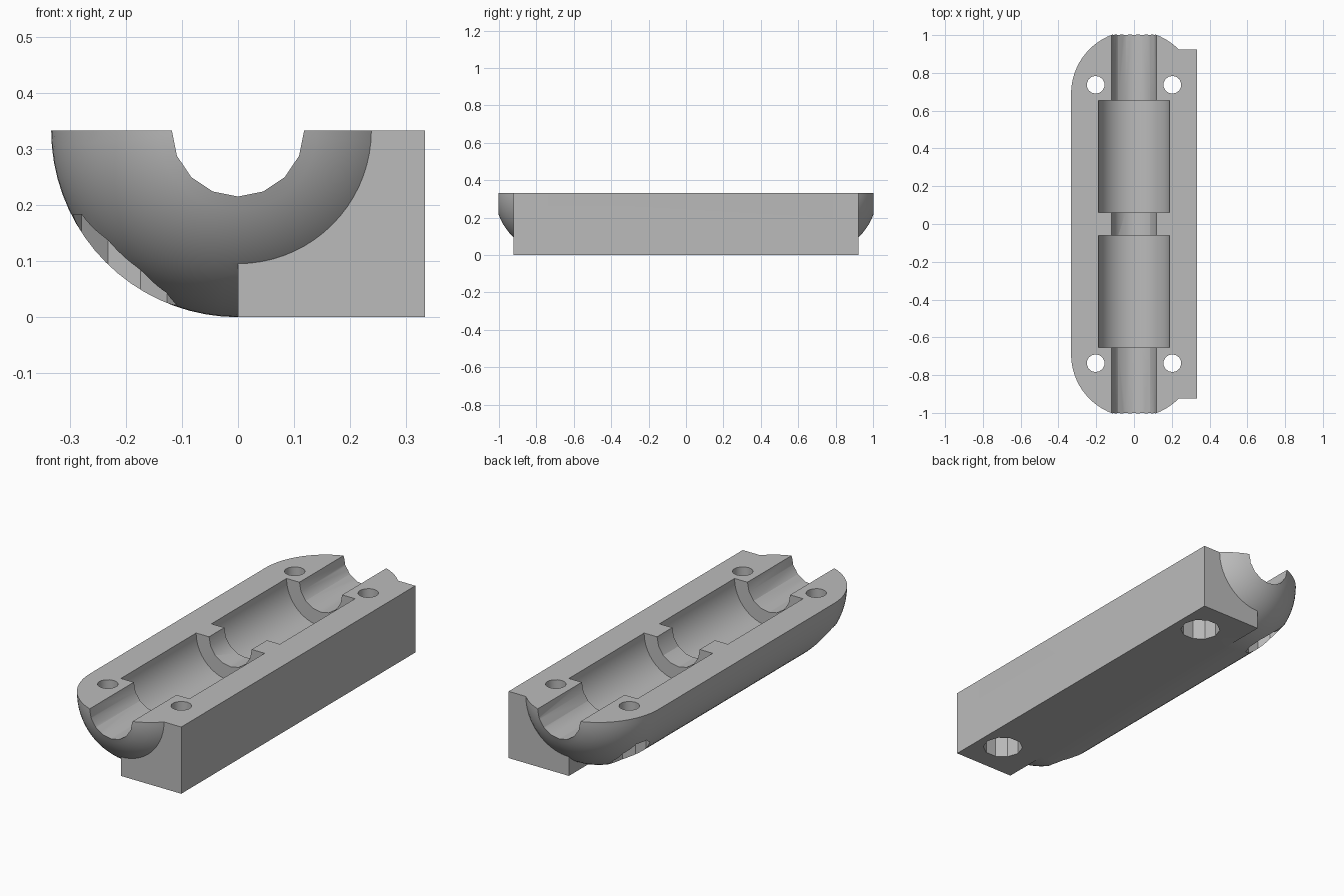
import bpy, bmesh, math
from mathutils import Matrix, Vector

cube = bpy.data.objects.get("Cube")
if cube:
    bpy.data.objects.remove(cube, do_unlink=True)

R = 0.333          # outer radius, also the height of the split plane
END = 0.69         # centre of each rounded end
BLOCK_END = 0.923  # half length of the square side

grey = bpy.data.materials.new("plain_grey")
grey.use_nodes = True
colour = (0.5, 0.5, 0.5, 1)
grey.diffuse_color = colour
grey.node_tree.nodes["Principled BSDF"].inputs["Base Color"].default_value = colour


def make_object(name, bm):
    bmesh.ops.recalc_face_normals(bm, faces=bm.faces)
    mesh = bpy.data.meshes.new(name)
    bm.to_mesh(mesh)
    bm.free()
    mesh.materials.append(grey)
    obj = bpy.data.objects.new(name, mesh)
    bpy.context.collection.objects.link(obj)
    return obj


def box(name, low, high):
    bm = bmesh.new()
    low, high = Vector(low), Vector(high)
    size = high - low
    matrix = Matrix.Translation((low + high) / 2) @ Matrix.Diagonal((*size, 1))
    bmesh.ops.create_cube(bm, size=1, matrix=matrix)
    return make_object(name, bm)


def cylinder(name, radius, start, end, sides):
    start, end = Vector(start), Vector(end)
    axis = end - start
    turn = Matrix.Rotation(math.pi / 2, 4, 'X') if abs(axis.y) > abs(axis.z) else Matrix()
    bm = bmesh.new()
    bmesh.ops.create_cone(bm, cap_ends=True, segments=sides, radius1=radius,
                          radius2=radius, depth=axis.length,
                          matrix=Matrix.Translation((start + end) / 2) @ turn)
    return make_object(name, bm)


def capsule(name):
    # Sphere split at its equator and stretched along y
    bm = bmesh.new()
    bmesh.ops.create_uvsphere(bm, u_segments=72, v_segments=36, radius=R,
                              matrix=Matrix.Rotation(math.pi / 2, 4, 'X'))
    equator = [e for e in bm.edges if all(abs(v.co.y) < 1e-4 for v in e.verts)]
    bmesh.ops.split_edges(bm, edges=equator)
    for face in bm.faces:
        side = math.copysign(END, face.calc_center_median().y)
        for v in face.verts:
            v.tag = side > 0
    for v in bm.verts:
        v.co += Vector((0, END if v.tag else -END, R))
    rims = [e for e in bm.edges if e.is_boundary]
    bmesh.ops.bridge_loops(bm, edges=rims)
    return make_object(name, bm)


def combine(target, tool, operation):
    mod = target.modifiers.new(operation, 'BOOLEAN')
    mod.operation = operation
    mod.solver = 'EXACT'
    mod.object = tool
    bpy.context.view_layer.objects.active = target
    bpy.ops.object.modifier_apply(modifier=mod.name)
    bpy.data.objects.remove(tool, do_unlink=True)


# Rounded hull joined to the square side, split flat at the top
body = capsule("housing_half")
combine(body, box("square_side", (0, -BLOCK_END, 0), (R, BLOCK_END, 0.5)), 'UNION')
combine(body, box("split_cutter", (-1, -2, R), (1, 2, 2)), 'DIFFERENCE')

# Shaft groove along the whole length
combine(body, cylinder("groove_cutter", 0.118, (0, -1.5, R), (0, 1.5, R), 16), 'DIFFERENCE')

for side in (-1, 1):
    # Wide bearing pockets
    combine(body, cylinder("pocket_cutter", 0.189, (0, side * 0.06, R),
                           (0, side * 0.653, R), 64), 'DIFFERENCE')
    # Bolt holes with wide recesses from below
    for x in (-0.203, 0.203):
        y = side * 0.737
        combine(body, cylinder("bolt_cutter", 0.047, (x, y, -0.5), (x, y, 0.6), 14), 'DIFFERENCE')
        recess = cylinder("recess_cutter", 0.094, (x, y, -0.5), (x, y, 0.183), 10)
        recess.data.transform(Matrix.Translation((x, y, 0)) @ Matrix.Rotation(math.pi / 2, 4, 'Z')
                              @ Matrix.Translation((-x, -y, 0)))
        combine(body, recess, 'DIFFERENCE')

# Smooth curves with crisp edges
bpy.ops.object.select_all(action='DESELECT')
body.select_set(True)
bpy.context.view_layer.objects.active = body
bpy.ops.object.shade_smooth_by_angle(angle=math.radians(30))
